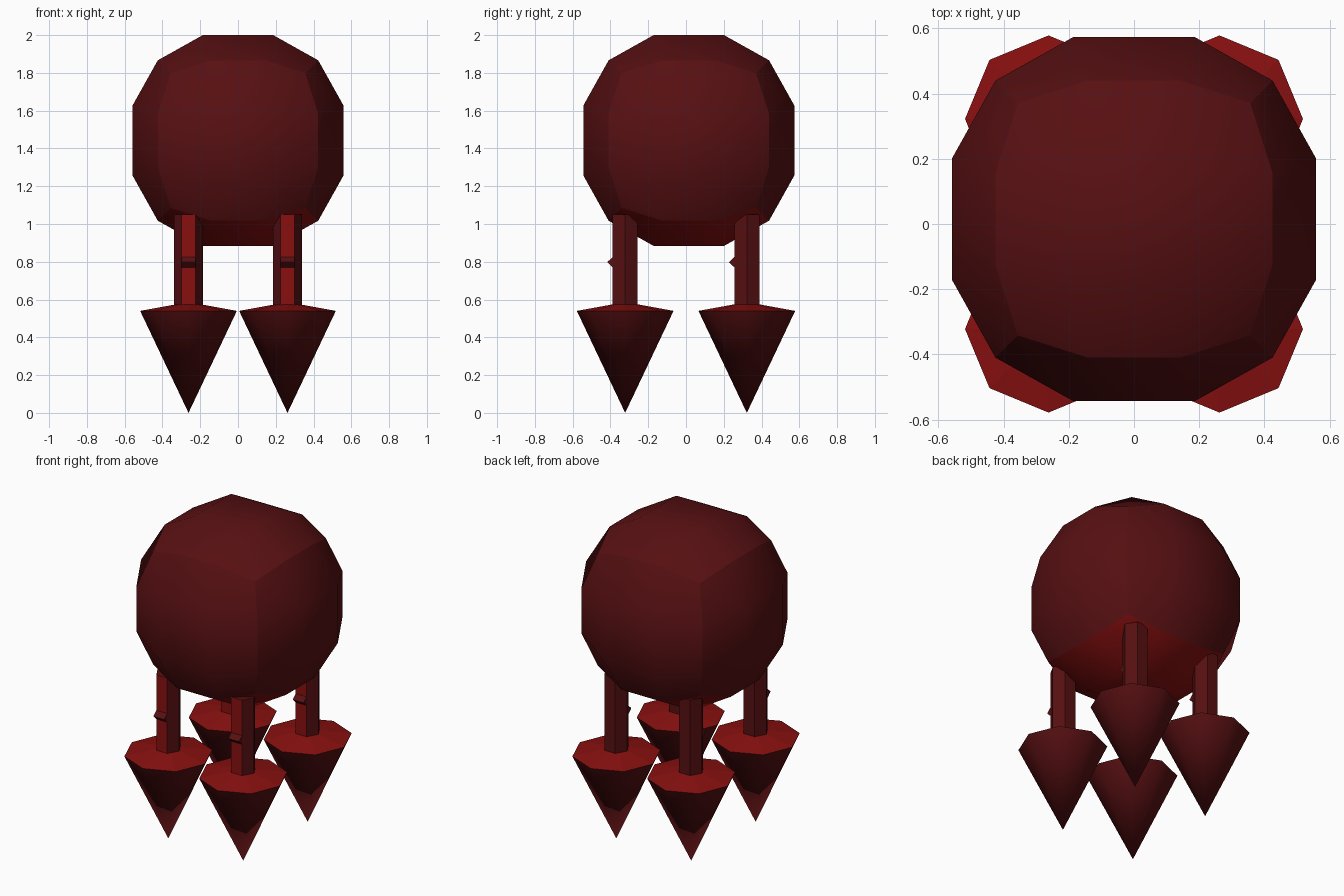
import bpy, bmesh, math
from mathutils import Vector

if "Cube" in bpy.data.objects:
    bpy.data.objects.remove(bpy.data.objects["Cube"])


def material(name, rgb):
    m = bpy.data.materials.new(name)
    m.diffuse_color = (*rgb, 1)
    m.use_nodes = True
    m.node_tree.nodes["Principled BSDF"].inputs["Base Color"].default_value = m.diffuse_color
    return m


MAROON = material("dark maroon", (0.095, 0.005, 0.006))
RED = material("bright red", (0.25, 0.005, 0.005))


def finish(bm, name, location):
    mesh = bpy.data.meshes.new(name)
    bm.to_mesh(mesh)
    bm.free()
    mesh.materials.append(MAROON)
    mesh.materials.append(RED)
    ob = bpy.data.objects.new(name, mesh)
    ob.location = location
    bpy.context.collection.objects.link(ob)
    return ob


def ring(bm, n, radius, z):
    return [bm.verts.new((radius * math.cos(2 * math.pi * i / n),
                          radius * math.sin(2 * math.pi * i / n), z))
            for i in range(n)]


def bridge(bm, low, high):
    n = len(low)
    return [bm.faces.new((low[i], low[(i + 1) % n], high[(i + 1) % n], high[i]))
            for i in range(n)]


# Round body: a 3 x 3 cube pushed out to a sphere, creased along the cube edges
def body():
    bm = bmesh.new()
    bmesh.ops.create_cube(bm, size=2)
    bmesh.ops.subdivide_edges(bm, edges=bm.edges[:], cuts=2, use_grid_fill=True)
    bm.normal_update()
    for f in bm.faces:
        f.smooth = True
        f.material_index = 1 if f.normal.z < -0.9 else 0   # red underside
    for e in bm.edges:
        a, b = e.link_faces
        e.smooth = a.normal.dot(b.normal) > 0.5
    for v in bm.verts:
        v.co = v.co.normalized() * 0.617
    bm.normal_update()
    finish(bm, "body", (0, 0.015, 1.442))


# Hexagonal leg with a red front face
def leg(name, x, y):
    bm = bmesh.new()
    low, high = ring(bm, 6, 0.076, 0.56), ring(bm, 6, 0.076, 1.05)
    bridge(bm, low, high)
    bm.faces.new(low[::-1])
    bm.faces.new(high)
    bm.normal_update()
    for f in bm.faces:
        f.material_index = 1 if f.normal.y < -0.9 else 0
    finish(bm, name, (x, y, 0))


# Small wedge-shaped ridge across the front of the leg
def ridge(name, x, y):
    bm = bmesh.new()
    profile = [(-0.06, 0.765), (-0.095, 0.798), (-0.06, 0.831)]
    ends = [[bm.verts.new((s * 0.038, py, pz)) for py, pz in profile]
            for s in (-1, 1)]
    bridge(bm, *ends)
    for e in ends:
        bm.faces.new(e)
    bmesh.ops.recalc_face_normals(bm, faces=bm.faces[:])
    finish(bm, name, (x, y, 0))


# Pointed foot: an eight-sided cone with a shallow red top
def foot(name, x, y):
    bm = bmesh.new()
    tip = bm.verts.new((0, 0, 0))
    rim, top = ring(bm, 8, 0.256, 0.54), ring(bm, 8, 0.075, 0.573)
    for i in range(8):
        f = bm.faces.new((tip, rim[(i + 1) % 8], rim[i]))
        f.smooth = True
    for f in bridge(bm, rim, top) + [bm.faces.new(top)]:
        f.material_index = 1
    bm.normal_update()
    finish(bm, name, (x, y, 0))


body()
for sy, end in ((-1, "front"), (1, "back")):
    for sx, side in ((-1, "left"), (1, "right")):
        x, y = sx * 0.262, sy * 0.322
        leg(f"{end}_{side}_leg", x, y)
        ridge(f"{end}_{side}_ridge", x, y)
        foot(f"{end}_{side}_foot", x, y)
